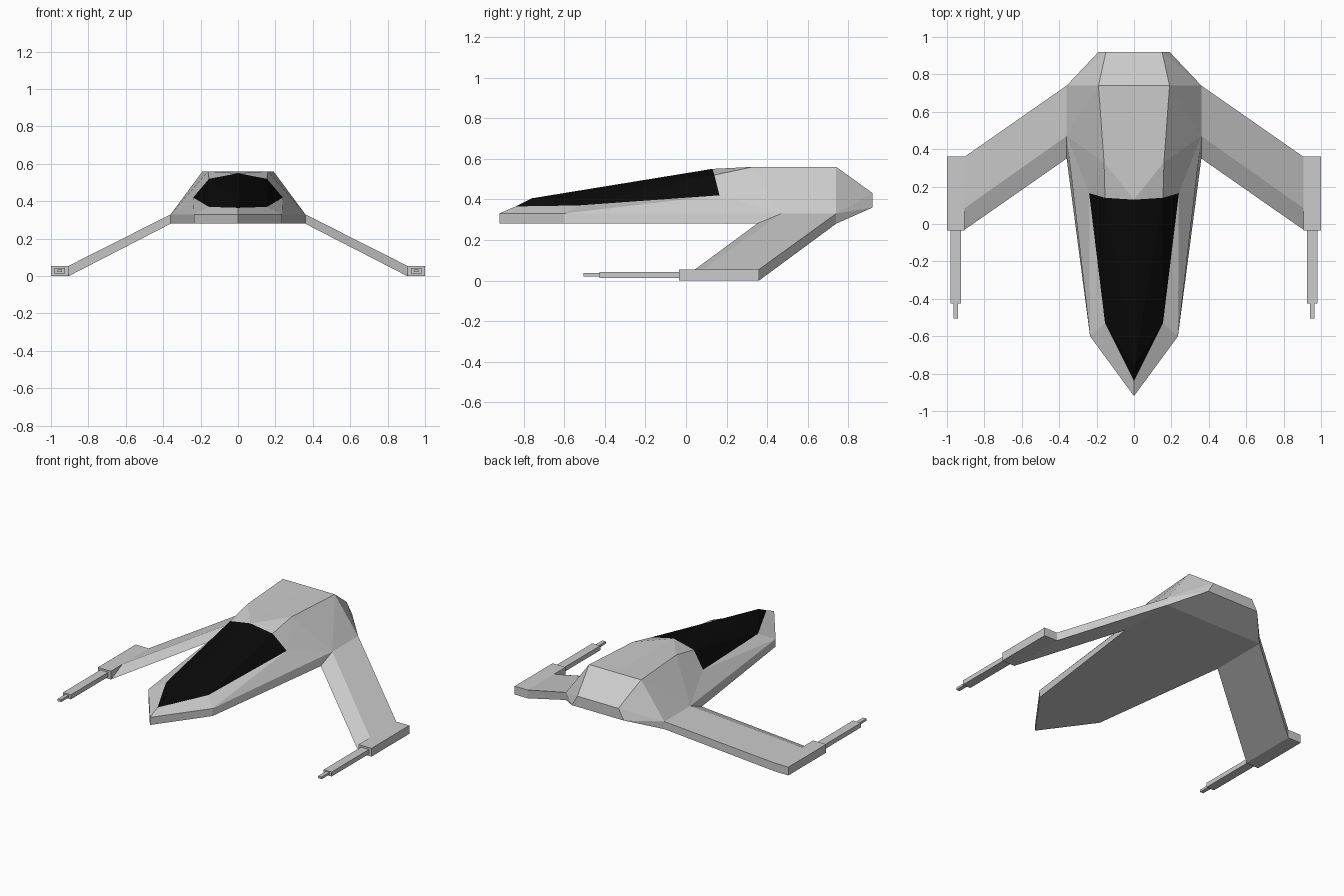
import bpy
from mathutils import Vector

if "Cube" in bpy.data.objects:
    bpy.data.objects.remove(bpy.data.objects["Cube"])


def mirrored(name, pts, faces, inside, material=None):
    """Right-hand half from named points, faces turned away from `inside`, then mirrored."""
    names = sorted({n for f in faces for n in f.split()})
    verts = [Vector(pts[n]) for n in names]
    mesh = bpy.data.meshes.new(name)
    mesh.from_pydata(verts, [], [[names.index(n) for n in f.split()] for f in faces])
    for p in mesh.polygons:
        if p.normal.dot(p.center - Vector(inside)) < 0:
            p.flip()
    mesh.update()
    obj = bpy.data.objects.new(name, mesh)
    bpy.context.collection.objects.link(obj)
    mod = obj.modifiers.new("mirror", 'MIRROR')
    mod.merge_threshold = 0.001
    if material:
        mesh.materials.append(material)
    return obj


def mirrored_box(name, x, y, z):
    pts = {f"{i}{j}{k}": (x[i], y[j], z[k]) for i in (0, 1) for j in (0, 1) for k in (0, 1)}
    faces = ["000 010 011 001", "100 110 111 101", "000 100 101 001",
             "010 110 111 011", "000 100 110 010", "001 101 111 011"]
    centre = [sum(v) / 2 for v in (x, y, z)]
    return mirrored(name, pts, faces, centre)


black = bpy.data.materials.new("canopy_black")
black.diffuse_color = (0.003, 0.003, 0.003, 1)
black.use_nodes = True
black.node_tree.nodes["Principled BSDF"].inputs["Base Color"].default_value = black.diffuse_color

# Key corners of the fuselage, right half
P = {
    "n0": (0, -.92, .28), "n1": (0, -.92, .33),            # nose
    "s0": (.235, -.60, .28), "s1": (.235, -.60, .33),      # front shoulder
    "w0": (.36, .35, .28), "w1": (.36, .47, .33),          # wing root, leading
    "t0": (.36, .74, .28), "t1": (.36, .74, .33),          # wing root, trailing
    "b": (0, .74, .28),                                    # keel end
    "r0": (.19, .92, .36), "r1": (.15, .92, .43),          # tail plate
    "q0": (0, .92, .36), "q1": (0, .92, .43),
    "k": (.19, .74, .56), "kc": (0, .74, .56),             # roof back
    "f": (.16, .33, .56),                                  # roof front
    "c0": (0, .13, .55), "c1": (.155, .14, .52), "c2": (.24, .165, .42),  # canopy
    "c3": (.155, -.53, .37), "c4": (0, -.84, .365), "c5": (0, -.76, .405),
}

# Fuselage shell around the canopy opening
mirrored("fuselage", P, [
    "n0 s0 s1 n1", "s0 w0 w1 s1",                          # lower band
    "n1 s1 c3 c4", "s1 w1 c2", "s1 c2 c3",                 # canopy surround
    "c2 w1 f", "c1 c2 f", "c0 c1 f",
    "w1 k f", "w1 t1 k", "c0 f k kc",                      # rear flank and roof
    "k r1 q1 kc", "t1 r0 r1", "t1 r1 k", "t0 r0 t1", "r0 q0 q1 r1",  # tail
    "n0 s0 w0 t0 b", "b t0 r0 q0",                         # underside
], (0, .2, .38))

# Black faceted canopy
mirrored("canopy", P, ["c0 c1 c5", "c1 c5 c3", "c5 c4 c3", "c1 c3 c2"], (0, 0, .3), black)

# Drooping swept wings
W = {k: P[k] for k in ("w0", "w1", "t0", "t1")}
W.update(a0=(.905, -.03, 0), a1=(.905, .085, .055), d0=(.905, .36, 0), d1=(.905, .36, .055))
mirrored("wing", W, ["w1 t1 d1 a1", "w0 t0 d0 a0", "w0 w1 a1 a0", "t0 t1 d1 d0"],
         (.63, .37, .166))

# Wing tip pods with stepped gun barrels
mirrored_box("wingtip_pod", (.905, 1), (-.035, .36), (0, .055))
mirrored_box("gun_barrel", (.924, .982), (-.425, -.035), (.013, .043))
mirrored_box("gun_muzzle", (.94, .965), (-.505, -.425), (.021, .036))
